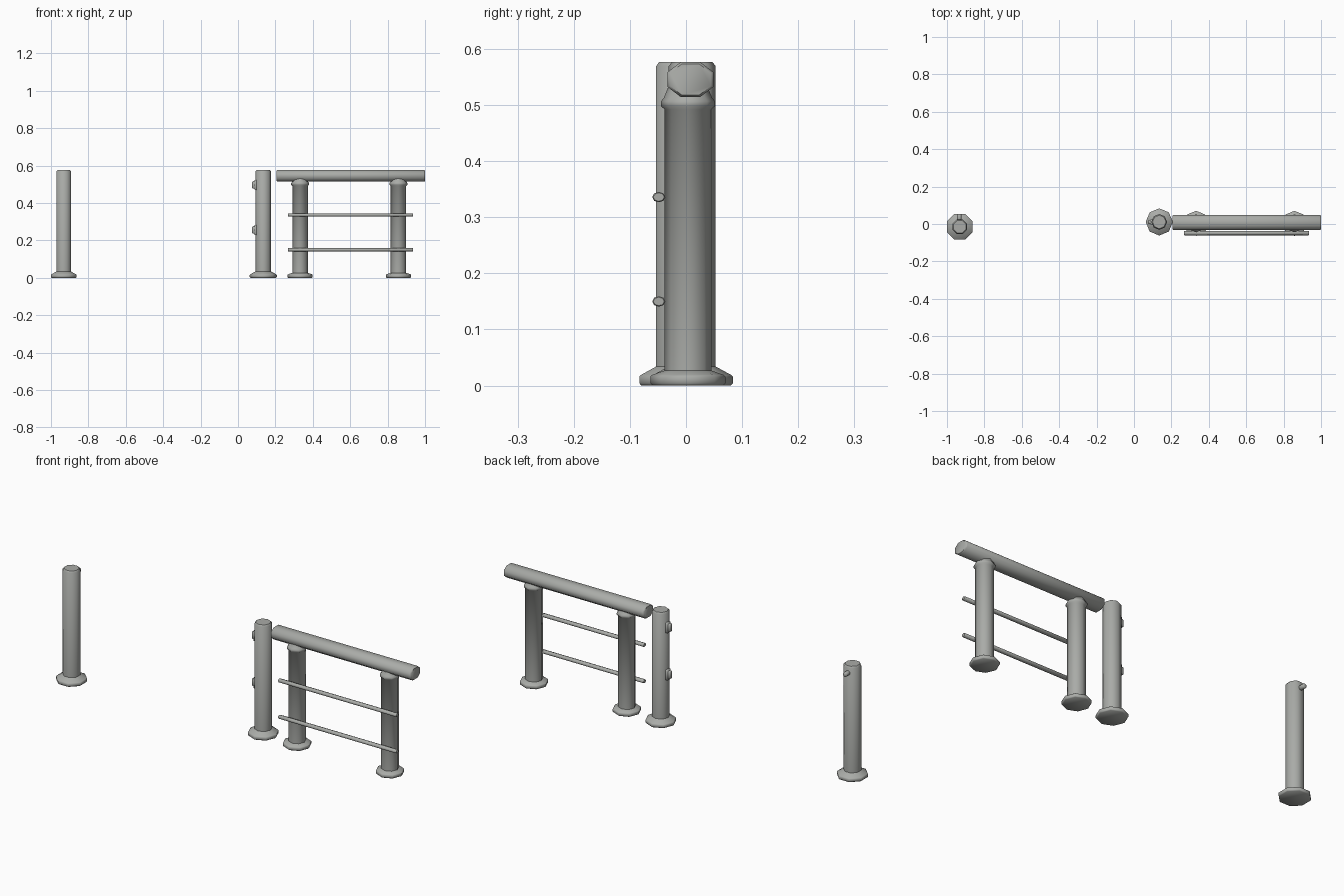
import bpy, bmesh, math
from mathutils import Matrix, Vector

cube = bpy.data.objects.get("Cube")
if cube:
    bpy.data.objects.remove(cube, do_unlink=True)

steel = bpy.data.materials.new("grey_steel")
steel.use_nodes = True
GREY = (0.40, 0.41, 0.39, 1)
steel.diffuse_color = GREY
steel.node_tree.nodes["Principled BSDF"].inputs["Base Color"].default_value = GREY

SIDES = 8
FLAT = math.pi / SIDES  # phase that puts flats on the axes
ALONG_X = Matrix(((0, 0, 1), (1, 0, 0), (0, 1, 0))).to_4x4()
ALONG_Y = Matrix(((1, 0, 0), (0, 0, 1), (0, -1, 0))).to_4x4()
UPRIGHT = Matrix.Identity(4)


def finish(name, bm, loc):
    """Turn a bmesh into a smooth-shaded steel object."""
    bmesh.ops.recalc_face_normals(bm, faces=bm.faces)
    mesh = bpy.data.meshes.new(name)
    bm.to_mesh(mesh)
    bm.free()
    mesh.materials.append(steel)
    obj = bpy.data.objects.new(name, mesh)
    obj.location = loc
    bpy.context.collection.objects.link(obj)
    bpy.ops.object.select_all(action='DESELECT')
    obj.select_set(True)
    bpy.context.view_layer.objects.active = obj
    bpy.ops.object.shade_smooth_by_angle(angle=math.radians(48))
    return obj


def turned(name, profile, loc, phase=0.0, axis=UPRIGHT, flatten=1.0):
    """Sweep (radius, height) pairs round eight sides and cap both ends."""
    bm = bmesh.new()
    rings = []
    for radius, height in profile:
        ring = []
        for i in range(SIDES):
            a = phase + i * math.tau / SIDES
            p = Vector((radius * math.cos(a), flatten * radius * math.sin(a), height))
            ring.append(bm.verts.new(axis @ p))
        rings.append(ring)
    for low, high in zip(rings, rings[1:]):
        for i in range(SIDES):
            j = (i + 1) % SIDES
            bm.faces.new((low[i], low[j], high[j], high[i]))
    bm.faces.new(rings[0][::-1])
    bm.faces.new(rings[-1])
    return finish(name, bm, loc)


def rod(name, radius, length, bevel, loc, phase, axis, flatten=1.0):
    """Straight rod with chamfered ends, centred on loc."""
    h = length / 2
    ends = [(radius - bevel, -h), (radius, bevel - h), (radius, h - bevel), (radius - bevel, h)]
    return turned(name, ends, loc, phase, axis, flatten)


def block(name, size, bevel, loc):
    bm = bmesh.new()
    bmesh.ops.create_cube(bm, size=1)
    bmesh.ops.scale(bm, vec=size, verts=bm.verts)
    bmesh.ops.bevel(bm, geom=bm.edges[:], offset=bevel, segments=1, affect='EDGES')
    return finish(name, bm, loc)


def foot(radius):
    """Flared foot shared by every post."""
    return [(radius - 0.004, 0), (radius, 0.004), (radius, 0.016), (radius - 0.003, 0.019)]


# Tall free-standing posts
tall_top = [(0.042, 0.034), (0.042, 0.569), (0.036, 0.577)]
turned("latch_post", foot(0.0742) + tall_top, (-0.932, -0.0145, 0), FLAT)
turned("hinge_post", foot(0.0725) + tall_top, (0.135, 0.011, 0))

# Latch knob on the back of the lone post
rod("latch_knob", 0.012, 0.04, 0.003, (-0.934, 0.033, 0.543), FLAT, ALONG_Y)

# Hinge lugs on the side facing the opening
for z, label in ((0.256, "lower"), (0.497, "upper")):
    block(label + "_hinge_plate", (0.02, 0.03, 0.054), 0.004, (0.097, 0.011, z))
    block(label + "_hinge_lug", (0.024, 0.022, 0.04), 0.004, (0.088, 0.011, z))

# Railing posts with a collar under the handrail
collar = [(0.0415, 0.027), (0.0415, 0.492), (0.048, 0.498), (0.048, 0.507), (0.043, 0.513), (0.036, 0.53)]
for x, label in ((0.332, "inner"), (0.858, "outer")):
    turned(label + "_railing_post", foot(0.067) + collar, (x, 0.0035, 0))

# Handrail, slightly flattened
rod("handrail", 0.0445, 0.794, 0.005, (0.603, 0.008, 0.5455), FLAT, ALONG_X, 0.765)

# Thin bars on the front of the railing
for z, label in ((0.15, "lower"), (0.336, "upper")):
    rod(label + "_bar", 0.0118, 0.669, 0.002, (0.6015, -0.0485, z), 0, ALONG_X, 0.78)
